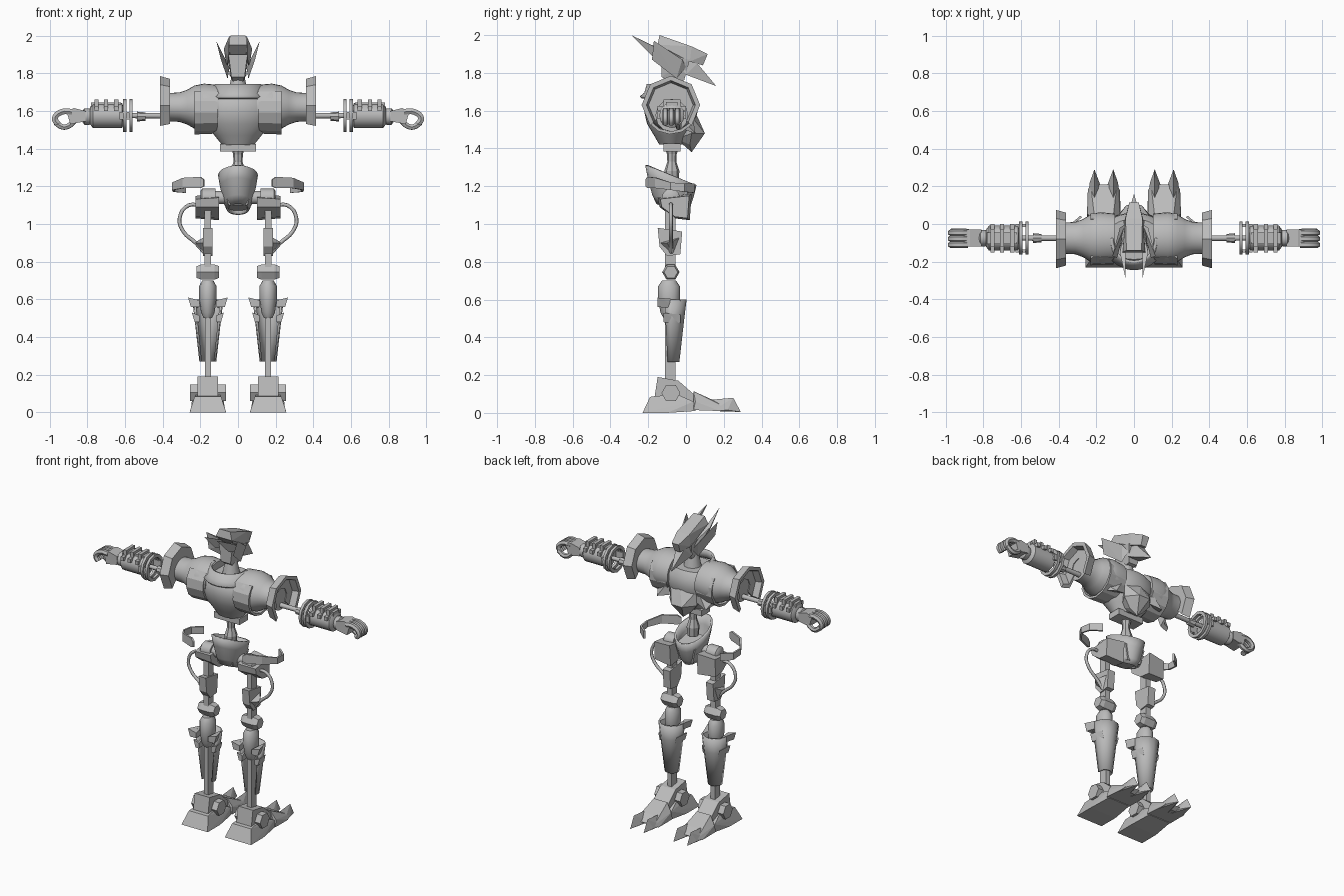
import bpy, bmesh, math
from mathutils import Vector

if "Cube" in bpy.data.objects:
    bpy.data.objects.remove(bpy.data.objects["Cube"], do_unlink=True)

GREY = (0.5, 0.5, 0.5, 1)
mat = bpy.data.materials.new("plain_grey")
mat.use_nodes = True
mat.diffuse_color = GREY
mat.node_tree.nodes["Principled BSDF"].inputs["Base Color"].default_value = GREY
LX, LY = 0.16, -0.08          # leg axis
AY, AZ = -0.075, 1.575        # arm axis


def finish(name, bm, mirror=False, thick=0, smooth=0):
    bmesh.ops.recalc_face_normals(bm, faces=bm.faces)
    me = bpy.data.meshes.new(name)
    bm.to_mesh(me)
    bm.free()
    me.materials.append(mat)
    if smooth:
        me.shade_smooth()
        me.set_sharp_from_angle(angle=math.radians(smooth))
    ob = bpy.data.objects.new(name, me)
    bpy.context.collection.objects.link(ob)
    if thick:
        m = ob.modifiers.new("thickness", "SOLIDIFY")
        m.thickness, m.offset = thick, 0
    if mirror:
        ob.modifiers.new("mirror", "MIRROR")
    return ob


def hull(name, pts, mirror=False, sym=False):
    """Faceted solid around a few corner points; sym adds the -x twins."""
    bm = bmesh.new()
    for x, y, z in pts:
        for s in ((1, -1) if sym and x else (1,)):
            bm.verts.new((x * s, y, z))
    res = bmesh.ops.convex_hull(bm, input=bm.verts)
    junk = [v for v in res["geom_interior"] if isinstance(v, bmesh.types.BMVert)]
    bmesh.ops.delete(bm, geom=junk, context="VERTS")
    bmesh.ops.dissolve_limit(bm, angle_limit=0.02, verts=bm.verts, edges=bm.edges)
    return finish(name, bm, mirror)


def box(name, x, y, z, mirror=True):
    return hull(name, [(a, b, c) for a in x for b in y for c in z], mirror)


def slab(name, outline, x0, x1, taper=1, mirror=True):
    """Side outline (y, z) extruded across x, second end scaled by taper."""
    cy = sum(p[0] for p in outline) / len(outline)
    cz = sum(p[1] for p in outline) / len(outline)
    bm = bmesh.new()
    a = [bm.verts.new((x0, y, z)) for y, z in outline]
    b = [bm.verts.new((x1, cy + (y - cy) * taper, cz + (z - cz) * taper)) for y, z in outline]
    bm.faces.new(a)
    bm.faces.new(b)
    for i in range(len(a)):
        j = (i + 1) % len(a)
        bm.faces.new((a[i], a[j], b[j], b[i]))
    return finish(name, bm, mirror)


def lathe(name, prof, axis, c, n=24, flat=1, arc=None, ring=False, mirror=True,
          tilt=0, thick=0, caps=True, smooth=40):
    """Profile (along, radius) turned on an axis; arc gives an open ring in degrees."""
    start, end = arc or (0, 360)
    steps = n if arc is None else n + 1
    bm = bmesh.new()
    rows = []
    for k in range(steps):
        t = math.radians(start + (end - start) * k / n)
        row = []
        for a, r in prof:
            u, v = r * math.cos(t) * (flat if axis == "X" else 1), r * math.sin(t)
            p = (a, u, v) if axis == "X" else (u, v * flat, a - tilt * v * flat)
            row.append(bm.verts.new(Vector(p) + Vector(c)))
        rows.append(row)
    m = len(prof)
    for k in range(n):
        A, B = rows[k], rows[(k + 1) % steps]
        for i in range(m if ring else m - 1):
            j = (i + 1) % m
            bm.faces.new((A[i], A[j], B[j], B[i]))
    if ring and arc:
        bm.faces.new(rows[0])
        bm.faces.new(rows[-1])
    elif caps and not ring:
        bm.faces.new([r[0] for r in rows])
        bm.faces.new([r[-1] for r in rows])
    return finish(name, bm, mirror, thick, smooth)


def tube(name, pts, r, sides=2):
    """Smooth bent tube through points, turned into a mesh."""
    cu = bpy.data.curves.new(name, "CURVE")
    cu.dimensions, cu.bevel_depth, cu.bevel_resolution = "3D", r, sides
    cu.use_fill_caps, cu.resolution_u = True, 4
    sp = cu.splines.new("BEZIER")
    sp.bezier_points.add(len(pts) - 1)
    for bp, p in zip(sp.bezier_points, pts):
        bp.co, bp.handle_left_type, bp.handle_right_type = p, "AUTO", "AUTO"
    tmp = bpy.data.objects.new(name + "_path", cu)
    bm = bmesh.new()
    me = tmp.to_mesh()
    bm.from_mesh(me)
    tmp.to_mesh_clear()
    bpy.data.objects.remove(tmp)
    return finish(name, bm, True, smooth=50)


def band(name, path, thick):
    """Upright strip; path entries are x, y, bottom z, top z."""
    bm = bmesh.new()
    rows = [(bm.verts.new((x, y, a)), bm.verts.new((x, y, b))) for x, y, a, b in path]
    for p, q in zip(rows, rows[1:]):
        bm.faces.new((p[0], q[0], q[1], p[1]))
    return finish(name, bm, True, thick)


# Head: long crest, face, side blades and swept horns
hull("head_crest", [(0.04, -0.14, 2.0), (0.06, -0.15, 1.95), (0.045, 0.03, 1.94), (0.025, 0.115, 1.9),
                    (0.05, 0.02, 1.86), (0.02, 0.09, 1.84), (0.04, -0.1, 1.9)], sym=True)
hull("face", [(0.05, -0.13, 1.9), (0.055, 0.02, 1.87), (0.035, -0.13, 1.78), (0.025, -0.09, 1.75),
              (0.03, -0.01, 1.76)], sym=True)
hull("neck_spike", [(0.04, -0.06, 1.88), (0.045, 0.0, 1.79), (0.03, 0.06, 1.85), (0, 0.16, 1.73)], sym=True)
hull("horns", [(0.045, -0.29, 2.0), (0.05, -0.17, 1.88), (0.075, -0.15, 1.93), (0.06, -0.02, 1.83),
               (0.045, -0.02, 1.87)], True)
hull("ear_blades", [(0.115, -0.17, 1.97), (0.09, -0.18, 1.87), (0.055, -0.05, 1.77), (0.045, 0.0, 1.83),
                    (0.075, -0.02, 1.87)], True)
lathe("neck", [(1.66, 0.06), (1.78, 0.035)], "Z", (0, -0.07, 0), 12, mirror=False)

# Torso: rounded chest, collar, faceted back
lathe("chest", [(1.42, 0.085), (1.47, 0.125), (1.53, 0.175), (1.59, 0.195), (1.65, 0.19), (1.69, 0.15)],
      "Z", (0, -0.08, 0), 32, 0.72, mirror=False)
lathe("collar", [(1.67, 0.155), (1.69, 0.13), (1.74, 0.115)], "Z", (0, -0.085, 0), 32, 1.0,
      arc=(175, 365), mirror=False, thick=0.015, caps=False)
hull("back_keel", [(0.1, 0.02, 1.58), (0.1, 0.03, 1.48), (0.04, 0.1, 1.48), (0, 0.06, 1.57),
                   (0.05, 0.02, 1.42), (0, 0.03, 1.38), (0.06, -0.05, 1.45)], sym=True)
hull("back_flaps", [(0.1, 0.03, 1.6), (0.22, -0.03, 1.56), (0.18, 0.05, 1.48), (0.22, -0.04, 1.51),
                    (0.1, 0.03, 1.5)], True)
box("waist_collar", (-0.095, 0.095), (-0.12, -0.03), (1.385, 1.425), False)
lathe("spine", [(1.22, 0.035), (1.28, 0.04), (1.33, 0.024), (1.37, 0.026), (1.43, 0.045)],
      "Z", (0, -0.075, 0), 8, 1, mirror=False, smooth=0)

# Shoulders and open flared rings
lathe("shoulders", [(0.1, 0.118), (0.18, 0.125), (0.23, 0.115), (0.27, 0.092), (0.31, 0.078), (0.37, 0.075)],
      "X", (0, AY, 1.62), 28, 1.1)
lathe("shoulder_sleeves", [(0.11, 0.13), (0.23, 0.135), (0.23, 0.12), (0.11, 0.115)], "X",
      (0, -0.08, 1.61), 10, 1.04, arc=(135, 400), ring=True, smooth=0)
lathe("shoulder_rings", [(0.36, 0.06), (0.36, 0.14), (0.415, 0.155), (0.415, 0.13), (0.375, 0.118), (0.375, 0.06)],
      "X", (0, -0.08, 1.63), 6, arc=(-45, 225), ring=True, smooth=0)

# Arms
lathe("arm_rods", [(0.35, 0.016), (0.62, 0.013)], "X", (0, AY, AZ), 12)
lathe("elbows", [(0.49, 0.022), (0.535, 0.026)], "X", (0, AY, AZ - 0.005), 8, smooth=0)
for i, x in enumerate((0.56, 0.592)):
    lathe(f"elbow_rings_{i + 1}", [(x, 0.066), (x, 0.087), (x + 0.017, 0.087), (x + 0.017, 0.066)],
          "X", (0, AY, AZ), 12, ring=True)
for y in (-0.15, -0.015):
    box("elbow_struts", (0.56, 0.63), (y, y + 0.015), (AZ - 0.02, AZ + 0.02))
lathe("forearms", [(0.605, 0.04), (0.615, 0.066), (0.77, 0.066), (0.785, 0.045)], "X", (0, AY, AZ), 16)
for i, x in enumerate((0.635, 0.69, 0.74)):
    box(f"forearm_ribs_{i + 1}", (x, x + 0.022), (-0.15, 0.0), (1.6, 1.625))
    box(f"forearm_lugs_{i + 1}", (x, x + 0.022), (-0.12, -0.03), (1.62, 1.66))
box("forearm_rails", (0.62, 0.78), (-0.105, -0.045), (1.62, 1.645))
lathe("wrists", [(0.77, 0.032), (0.79, 0.044), (0.815, 0.044), (0.825, 0.03)], "X", (0, AY, AZ - 0.005), 12)
hull("palms", [(x, y, z) for y in (-0.12, -0.03) for x, z in
               ((0.81, 1.545), (0.81, 1.6), (0.87, 1.615), (0.91, 1.6), (0.89, 1.53))], True)
for i, y in enumerate((-0.11, -0.078, -0.046)):
    tube(f"fingers_{i + 1}", [(0.88, y, 1.595), (0.935, y, 1.595), (0.972, y, 1.56), (0.955, y, 1.53)], 0.018, 1)
tube("thumbs", [(0.87, -0.045, 1.545), (0.9, -0.04, 1.52), (0.93, -0.04, 1.515), (0.97, -0.04, 1.54)], 0.016, 1)

# Pelvis bowl with tilted rim, hip joints, skirts and hoses
lathe("pelvis", [(1.08, 0.055), (1.12, 0.072), (1.2, 0.09), (1.26, 0.1)], "Z", (0, -0.08, 0),
      20, 1.3, tilt=0.4, thick=0.012, mirror=False, caps=False)
hull("pelvis_core", [(0.05, -0.14, 1.1), (0.05, 0.0, 1.07), (0.075, -0.14, 1.2), (0.075, 0.01, 1.17)], sym=True)
lathe("hip_joints", [(0.05, 0.035), (0.12, 0.035), (0.12, 0.048), (0.19, 0.048), (0.2, 0.035)],
      "X", (0, LY, 1.14), 12)
slab("hip_blocks", [(-0.15, 1.14), (0.03, 1.16), (0.02, 1.02), (-0.06, 1.03), (-0.14, 1.09)], 0.1, 0.225, 0.85)
band("hip_skirts", [(0.18, -0.21, 1.2, 1.235), (0.2, -0.2, 1.19, 1.25), (0.29, -0.16, 1.19, 1.245),
                    (0.345, -0.08, 1.18, 1.22), (0.34, -0.01, 1.17, 1.215), (0.28, 0.04, 1.165, 1.215)], 0.012)
tube("hip_hoses", [(0.18, LY, 1.09), (0.26, LY, 1.1), (0.31, LY, 1.03), (0.29, LY, 0.96), (0.225, LY, 0.9),
                   (0.18, LY, 0.85)], 0.01)

# Thighs and knees
box("thigh_rods", (LX - 0.018, LX + 0.018), (-0.11, -0.055), (0.76, 1.1))
slab("thigh_plates", [(-0.15, 0.98), (-0.02, 0.96), (-0.03, 0.84), (-0.1, 0.83), (-0.14, 0.88)], LX - 0.026, LX + 0.026)
hull("thigh_brackets", [(0.18, -0.14, 0.9), (0.18, -0.03, 0.93), (0.215, -0.07, 0.91), (0.225, -0.1, 0.9),
                        (0.185, -0.07, 0.84)], True)
lathe("knee_pins", [(0.1, 0.036), (0.125, 0.046), (0.195, 0.046), (0.22, 0.036)], "X", (0, LY, 0.745), 6, smooth=0)
lathe("knee_caps", [(0.5, 0.022), (0.53, 0.036), (0.6, 0.046), (0.67, 0.046), (0.7, 0.03)], "Z",
      (LX, LY - 0.01, 0), 12, 1.25)

# Shins with wrap-around calf shells and fins
box("shin_rods", (LX - 0.016, LX + 0.016), (-0.11, -0.055), (0.17, 0.55))
lathe("calf_shells", [(0.27, 0.04), (0.5, 0.066), (0.6, 0.078)], "Z", (LX, LY, 0), 8, 1.0,
      arc=(-25, 205), thick=0.01, caps=False)
for i, (z, w, f) in enumerate(((0.58, 0.105, -0.15), (0.5, 0.085, -0.12))):
    for s in (-1, 1):
        hull(f"calf_fins_{i + 1}", [(LX + s * a, y, z + b) for a, y, b in (
            (w, f, 0.03), (w - 0.015, f, -0.02), (0.045, f - 0.0, -0.02), (0.045, f, 0.015),
            (0.065, -0.03, 0.02), (0.055, -0.03, -0.025))], True)

# Feet: ankle, heel wedge and two-clawed toe
slab("ankle_blocks", [(-0.15, 0.19), (-0.04, 0.17), (0.04, 0.1), (0.04, 0.03), (-0.17, 0.06)], 0.105, 0.215)
lathe("ankle_pins", [(0.065, 0.05), (0.255, 0.05)], "X", (0, LY, 0.105), 6, smooth=0)
hull("heels", [(LX + s * w, y, z) for s in (-1, 1) for w, y, z in (
    (0.097, -0.23, 0), (0.07, -0.19, 0.085), (0.06, -0.05, 0.1), (0.08, 0.04, 0.06), (0.08, 0.05, 0.01),
    (0.097, -0.1, 0))], True)
hull("toe_bases", [(LX + s * w, y, z) for s in (-1, 1) for w, y, z in (
    (0.05, 0.04, 0.115), (0.085, 0.05, 0.06), (0.09, 0.04, 0.015), (0.085, 0.18, 0.01),
    (0.05, 0.15, 0.065), (0.07, 0.21, 0.03))], True)
for s in (-1, 1):
    hull("claws", [(LX + s * a, y, z) for a, y, z in (
        (0.085, 0.14, 0.01), (0.01, 0.14, 0.01), (0.05, 0.14, 0.07), (0.05, 0.25, 0.08),
        (0.075, 0.22, 0.015), (0.02, 0.21, 0.015), (0.05, 0.29, 0.005))], True)
